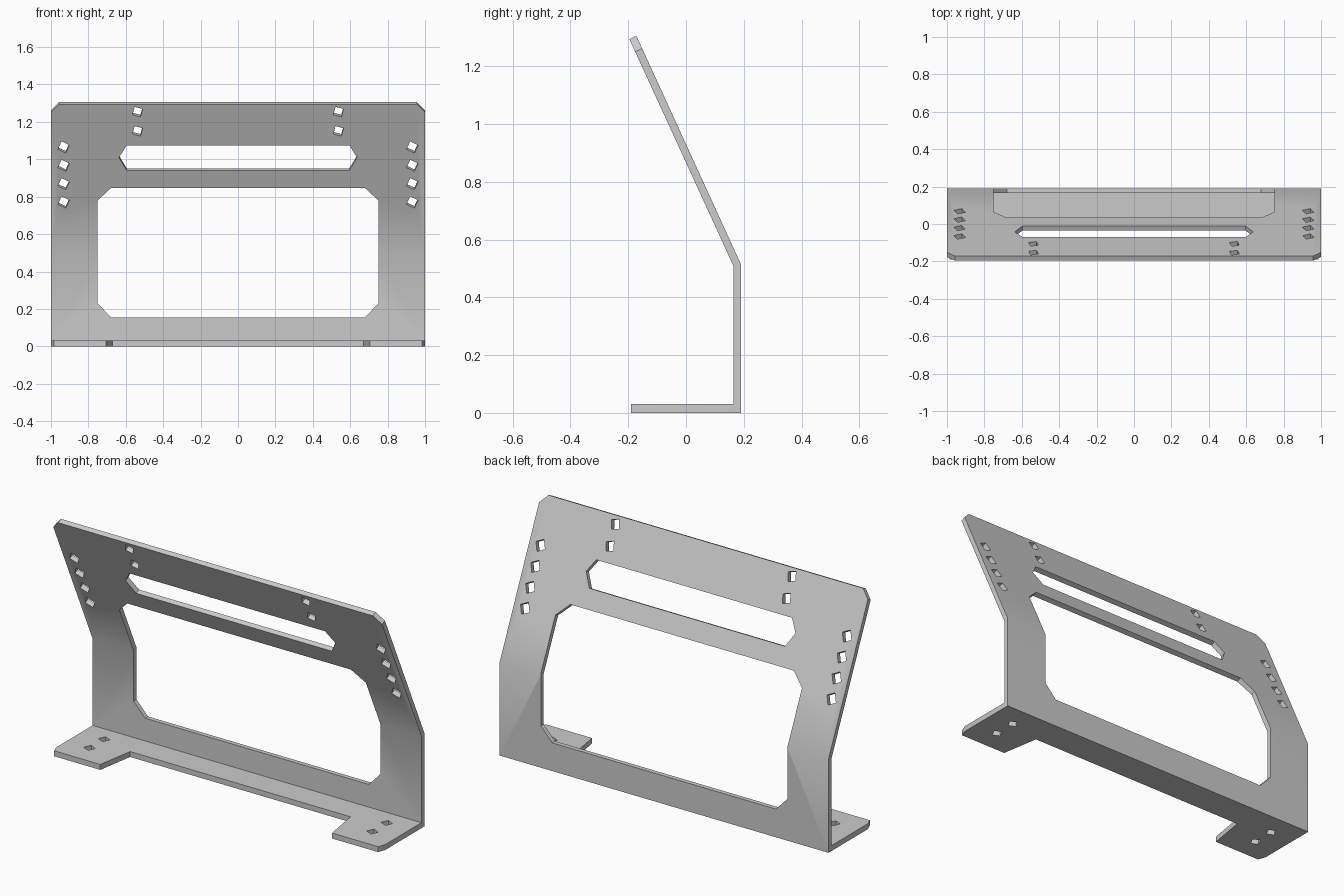
import bpy, bmesh, math
from mathutils import Vector

if "Cube" in bpy.data.objects:
    bpy.data.objects.remove(bpy.data.objects["Cube"])

# Sheet bend geometry: vertical wall, then a panel leaning forward
BEND = Vector((0, 0.165, 0.507))
LEAN = Vector((0, -0.363, 0.788)).normalized()
NORMAL = Vector((0, LEAN.z, -LEAN.y))
THICK = 0.027


def on_sheet(x, z):
    """Point on the front of the sheet at height z, with its cut direction."""
    if z <= BEND.z:
        return Vector((x, BEND.y, z)), Vector((0, 1, 0))
    p = BEND + LEAN * ((z - BEND.z) / LEAN.z)
    return Vector((x, p.y, z)), NORMAL


def prism(bm, lower, upper):
    """Closed solid between two matching outlines."""
    a = [bm.verts.new(p) for p in lower]
    b = [bm.verts.new(p) for p in upper]
    caps = [bm.faces.new(a), bm.faces.new(b[::-1])]
    for i in range(len(a)):
        j = (i + 1) % len(a)
        bm.faces.new((a[i], b[i], b[j], a[j]))
    return caps


def sheet_cut(bm, outline, reach=0.2):
    pairs = [on_sheet(x, z) for x, z in outline]
    caps = prism(bm, [p - d * reach for p, d in pairs],
                 [p + d * reach for p, d in pairs])
    bmesh.ops.triangulate(bm, faces=caps)


def floor_cut(bm, outline):
    prism(bm, [(x, y, -0.05) for x, y in outline],
          [(x, y, 0.08) for x, y in outline])


def hole(x, v, r=0.033, turn=20):
    angles = [math.radians(turn + 90 * i) for i in range(4)]
    return [(x + r * math.cos(t), v + r * math.sin(t)) for t in angles]


def make_object(name, bm):
    bmesh.ops.recalc_face_normals(bm, faces=bm.faces)
    mesh = bpy.data.meshes.new(name)
    bm.to_mesh(mesh)
    bm.free()
    obj = bpy.data.objects.new(name, mesh)
    bpy.context.collection.objects.link(obj)
    return obj


# Bent sheet: side profile swept across the width
top = Vector((0, -0.196, 1.294))
profile = [(-0.19, 0), (0.19, 0), (0.19, 0.515),
           tuple((top + NORMAL * THICK).yz), tuple(top.yz),
           tuple(BEND.yz), (0.165, 0.03), (-0.19, 0.03)]
bm = bmesh.new()
prism(bm, [(-1, y, z) for y, z in profile], [(1, y, z) for y, z in profile])
bracket = make_object("bracket", bm)

# All openings gathered in one cutter
bm = bmesh.new()
# large window across the bend
half = [(0.68, 0.155), (0.75, 0.23), (0.75, BEND.z), (0.75, 0.78), (0.68, 0.845)]
sheet_cut(bm, half + [(-x, z) for x, z in reversed(half)])
# long slot
half = [(0.595, 0.94), (0.637, 1.01), (0.595, 1.073)]
sheet_cut(bm, half + [(-x, z) for x, z in reversed(half)], 0.1)
# notch between the feet
floor_cut(bm, [(-0.67, 0.02), (0.67, 0.02), (0.723, -0.3), (-0.723, -0.3)])
for side in (-1, 1):
    # panel holes
    for z in (0.77, 0.868, 0.966, 1.064):
        sheet_cut(bm, hole(side * 0.932, z), 0.06)
    for z in (1.15, 1.253):
        sheet_cut(bm, hole(side * 0.537, z, 0.031, 30), 0.06)
    # foot holes
    for y in (-0.06, 0.065):
        floor_cut(bm, hole(side * 0.86, y, 0.03))
    # clipped panel corners and foot tips
    sheet_cut(bm, [(side * x, z) for x, z in
                   ((1.02, 1.23), (1.02, 1.35), (0.92, 1.35), (0.92, 1.33))], 0.06)
    floor_cut(bm, [(side * x, y) for x, y in
                   ((0.981, -0.2), (1.019, -0.2), (1.019, -0.1))])
cutter = make_object("opening_cutter", bm)
cutter.hide_render = True
cutter.hide_viewport = True

# Cut and bake
cut = bracket.modifiers.new("openings", 'BOOLEAN')
cut.operation = 'DIFFERENCE'
cut.solver = 'EXACT'
cut.object = cutter
bpy.context.view_layer.update()
baked = bpy.data.meshes.new_from_object(
    bracket.evaluated_get(bpy.context.evaluated_depsgraph_get()))
bracket.modifiers.clear()
bracket.data = baked
bpy.data.objects.remove(cutter)

# Plain grey metal
grey = (0.6, 0.6, 0.6, 1)
mat = bpy.data.materials.new("grey_metal")
mat.use_nodes = True
mat.diffuse_color = grey
mat.node_tree.nodes["Principled BSDF"].inputs["Base Color"].default_value = grey
baked.materials.clear()
baked.materials.append(mat)

# Soft shading over the shallow bend, crisp elsewhere
bpy.context.view_layer.objects.active = bracket
bracket.select_set(True)
bpy.ops.object.shade_smooth_by_angle(angle=math.radians(30))
